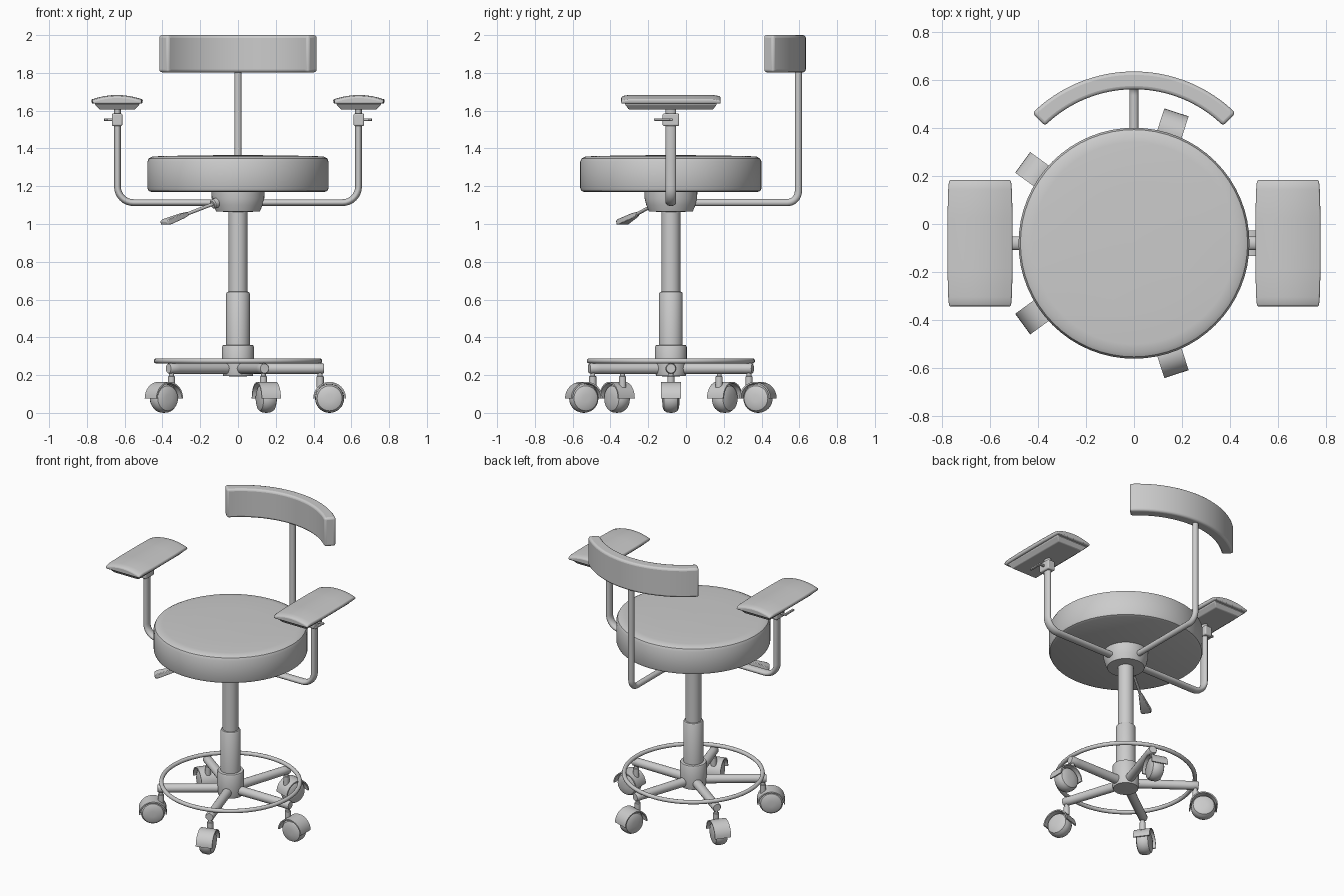
import bpy, bmesh, math
from math import sin, cos, pi, radians
from mathutils import Vector, Matrix

if "Cube" in bpy.data.objects:
    bpy.data.objects.remove(bpy.data.objects["Cube"])

CY = -0.08          # y of the column axis


def finish(name, bm, mat=None, bevel=0, segs=3, angle=35):
    if mat:
        bm.transform(mat)
    bmesh.ops.recalc_face_normals(bm, faces=bm.faces)
    me = bpy.data.meshes.new(name)
    bm.to_mesh(me)
    bm.free()
    ob = bpy.data.objects.new(name, me)
    bpy.context.collection.objects.link(ob)
    if bevel:
        m = ob.modifiers.new("bevel", 'BEVEL')
        m.width, m.segments, m.limit_method = bevel, segs, 'ANGLE'
        m.angle_limit = radians(40)
    bpy.ops.object.select_all(action='DESELECT')
    bpy.context.view_layer.objects.active = ob
    ob.select_set(True)
    bpy.ops.object.shade_smooth_by_angle(angle=radians(angle))
    return ob


def skin(name, rings, loop=False, mat=None, **kw):
    """Bridge successive closed rings of points, capping both ends."""
    bm = bmesh.new()
    rs = [[bm.verts.new(p) for p in r] for r in rings]
    n = len(rs[0])
    for a, b in zip(rs, rs[1:]):
        for i in range(n):
            j = (i + 1) % n
            bm.faces.new((a[i], a[j], b[j], b[i]))
    bm.faces.new(rs[0])
    bm.faces.new(rs[-1])
    return finish(name, bm, mat, **kw)


def lathe(name, profile, mat, n=48, **kw):
    """Turn (radius, z) points around local z."""
    rings = [[(r * cos(2*pi*i/n), r * sin(2*pi*i/n), z) for i in range(n)] for r, z in profile]
    return skin(name, rings, mat=mat, **kw)


def sweep(name, pts, normal, a, b, n=20):
    """Tube along a planar path; a = half width along the plane normal, b = in plane."""
    pts, nor = [Vector(p) for p in pts], Vector(normal).normalized()
    rings = []
    for i, p in enumerate(pts):
        t = Vector()
        if i:
            t += (p - pts[i-1]).normalized()
        if i < len(pts) - 1:
            t += (pts[i+1] - p).normalized()
        side = nor.cross(t.normalized())
        rings.append([p + nor*a*cos(2*pi*k/n) + side*b*sin(2*pi*k/n) for k in range(n)])
    return skin(name, rings)


def box(name, c, size, bevel=0.0, mat=None):
    bm = bmesh.new()
    bmesh.ops.create_cube(bm, size=1)
    bm.transform(Matrix.Translation(c) @ Matrix.Diagonal((*size, 1)))
    return finish(name, bm, mat, bevel=bevel)


def elbow(start, end, low, high, r):
    """(distance, z) path: out along z=low, rounded bend, then up to z=high."""
    arc = [(end - r + r*sin(t*pi/16), low + r - r*cos(t*pi/16)) for t in range(9)]
    return [(start, low)] + arc + [(end, high)]


AXIS = Matrix.Translation((0, CY, 0))

# seat cushion, bowl under it, telescopic column
lathe("seat", [(0.01, 1.365), (0.25, 1.363), (0.42, 1.359), (0.455, 1.356), (0.472, 1.347),
               (0.48, 1.33), (0.48, 1.19), (0.474, 1.176), (0.46, 1.17), (0.01, 1.17)], AXIS, n=64)
lathe("seat_hub", [(0.14, 1.172), (0.139, 1.135), (0.13, 1.10), (0.116, 1.066), (0.05, 1.064)], AXIS)
lathe("column_upper", [(0.05, 1.08), (0.05, 0.62)], AXIS, n=32)
lathe("column_lower", [(0.05, 0.642), (0.058, 0.64), (0.0625, 0.632), (0.0625, 0.34)], AXIS, n=32)
lathe("base_hub", [(0.06, 0.36), (0.08, 0.358), (0.084, 0.35), (0.084, 0.22), (0.078, 0.195),
                   (0.02, 0.193)], AXIS, n=32)

# foot ring
bpy.ops.mesh.primitive_torus_add(location=(0, CY, 0.275), major_radius=0.432, minor_radius=0.0135,
                                 major_segments=72, minor_segments=12)
bpy.context.object.name = "foot_ring"
bpy.ops.object.shade_smooth()

# five legs with casters
for k in range(5):
    M = AXIS @ Matrix.Rotation(k * 2*pi/5, 4, 'Z')
    side = Matrix.Rotation(pi/2, 4, 'Y')
    lathe(f"leg_{k}", [(0.030, 0.05), (0.028, 0.40), (0.028, 0.448), (0.024, 0.455)],
          M @ Matrix.Translation((0, 0, 0.235)) @ side, n=20)
    lathe(f"caster_stem_{k}", [(0.013, 0.24), (0.013, 0.195), (0.019, 0.193), (0.019, 0.135)],
          M @ Matrix.Translation((0.435, 0, 0)), n=16)
    W = M @ Matrix.Translation((0.485, 0, 0.077))
    lathe(f"caster_wheel_{k}", [(0.02, -0.046), (0.05, -0.043), (0.066, -0.036), (0.075, -0.02),
                                (0.077, 0), (0.075, 0.02), (0.066, 0.036), (0.05, 0.043), (0.02, 0.046)],
          W @ Matrix.Rotation(pi/2, 4, 'X'), n=32)
    hood = []
    for i in range(17):
        c, s = cos(pi*i/16), sin(pi*i/16)
        hood.append([(0.087*c, -0.053, 0.087*s), (0.087*c, 0.053, 0.087*s),
                     (0.079*c, 0.053, 0.079*s), (0.079*c, -0.053, 0.079*s)])
    skin(f"caster_hood_{k}", hood, mat=W)

# arm tubes, clamps and pads on both sides
for s, label in ((-1, "left"), (1, "right")):
    sweep(f"arm_tube_{label}", [(s*x, CY, z) for x, z in elbow(0.06, 0.638, 1.113, 1.62, 0.085)],
          (0, 1, 0), 0.028, 0.018)
    box(f"arm_clamp_{label}", (s*0.64, CY, 1.552), (0.056, 0.088, 0.066), 0.008)
    box(f"clamp_screw_{label}", (s*0.685, CY, 1.552), (0.05, 0.014, 0.014), 0.004)
    box(f"clamp_handle_{label}", (s*0.70, CY - 0.04, 1.552), (0.016, 0.10, 0.012), 0.004)
    # support plate widening upward
    plate = []
    for z, hx, hy in ((1.605, 0.092, 0.222), (1.632, 0.118, 0.242), (1.642, 0.118, 0.242)):
        plate.append([(s*0.64 + u*hx, CY + v*hy, z) for u, v in ((-1, -1), (1, -1), (1, 1), (-1, 1))])
    skin(f"arm_plate_{label}", plate, bevel=0.006, segs=2)
    # crowned pad with soft edges
    us = [-1, -0.75, -0.5, -0.25, 0, 0.25, 0.5, 0.75, 1]
    pad = []
    for v in (-1, -0.965, -0.85, -0.4, 0, 0.4, 0.85, 0.965, 1):
        hx = 0.137 - 0.007 * v**4
        drop = 0.010 * max(0, abs(v) - 0.93) / 0.07
        top = [(s*0.64 + u*hx, CY + v*0.263, 1.683 - 0.024*u*u - drop) for u in us]
        pad.append(top + [(s*0.64 + hx*0.97, CY + v*0.263, 1.637),
                          (s*0.64 - hx*0.97, CY + v*0.263, 1.637)])
    skin(f"arm_pad_{label}", pad, bevel=0.006, segs=2)

# backrest post and curved backrest
sweep("back_post", [(0, y, z) for y, z in elbow(CY + 0.06, 0.595, 1.113, 1.85, 0.06)],
      (1, 0, 0), 0.019, 0.019)
back = []
for i in range(33):
    t = radians(-44.5 + 89*i/32)
    back.append([(r*sin(t), 0.031 + r*cos(t), z)
                 for r, z in ((0.529, 1.803), (0.603, 1.803), (0.603, 2.0), (0.529, 2.0))])
skin("backrest", back, bevel=0.014)

# height lever: boss, rod and flared flat grip
d = Vector((-0.30, -0.21, -0.115)).normalized()
L = Matrix.Translation((-0.10, -0.14, 1.118)) @ d.to_track_quat('Z', 'Y').to_matrix().to_4x4()
lathe("lever_boss", [(0.026, -0.02), (0.026, 0.04), (0.02, 0.046)], L, n=20)
lathe("lever_rod", [(0.009, 0), (0.009, 0.26)], L, n=12)
grip = []
for w, h, z in ((0.011, 0.010, 0.215), (0.016, 0.014, 0.25), (0.034, 0.015, 0.355), (0.030, 0.010, 0.375)):
    grip.append([(u*w, v*h, z) for u, v in ((-1, -1), (1, -1), (1, 1), (-1, 1))])
skin("lever_grip", grip, mat=L, bevel=0.004, segs=2)
